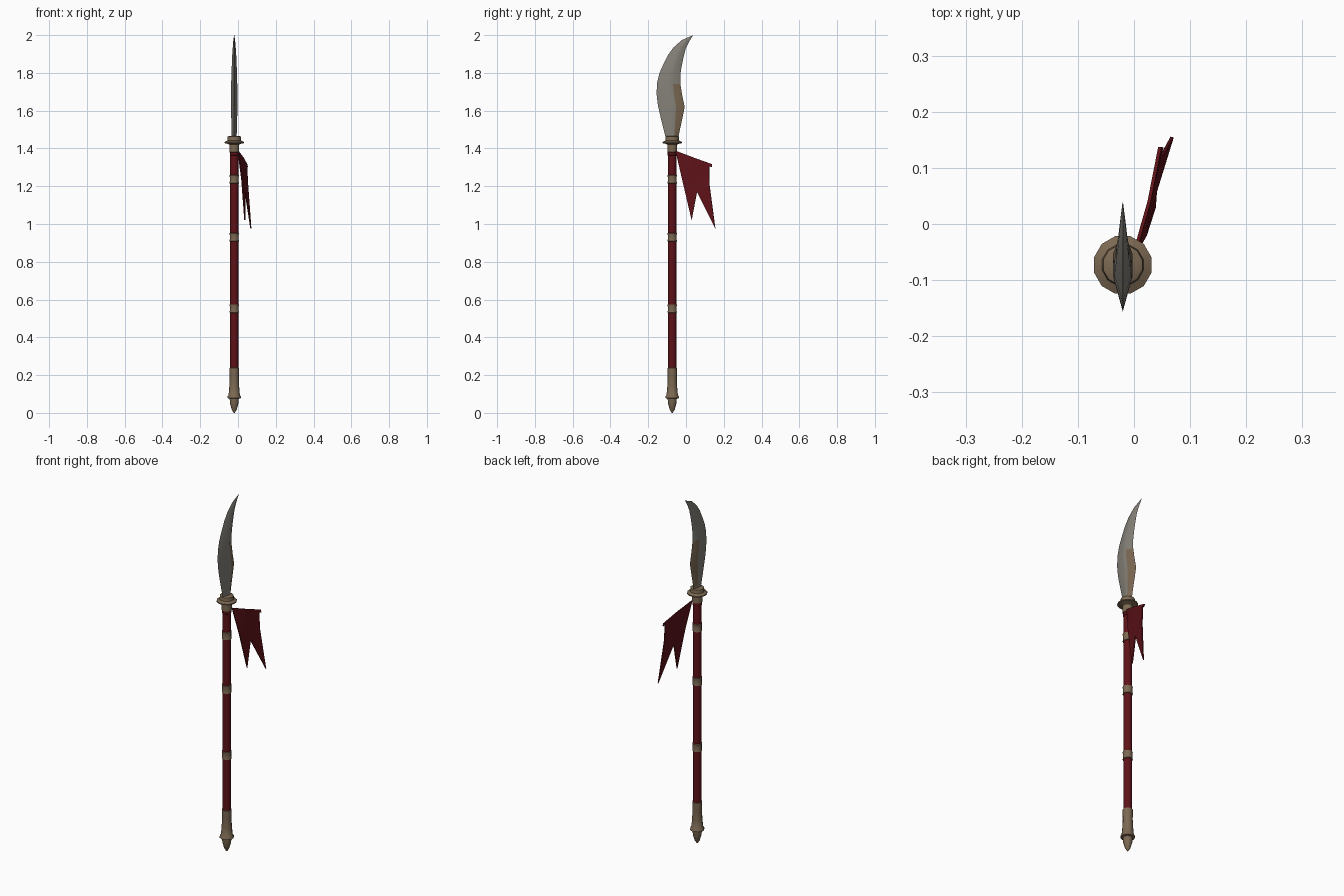
import bpy, bmesh, math
from mathutils import Vector

if "Cube" in bpy.data.objects:
    bpy.data.objects.remove(bpy.data.objects["Cube"])

CX, CY = -0.02, -0.073   # pole axis


def mat(name, col):
    m = bpy.data.materials.new(name)
    m.diffuse_color = (*col, 1)
    m.use_nodes = True
    m.node_tree.nodes["Principled BSDF"].inputs["Base Color"].default_value = m.diffuse_color
    return m


RED = mat("dark red", (0.11, 0.006, 0.009))
BRONZE = mat("bronze", (0.2, 0.14, 0.085))
STEEL = mat("steel", (0.235, 0.22, 0.19))


def make(name, verts, faces, mats, smooth=None):
    me = bpy.data.meshes.new(name)
    me.from_pydata(verts, [], faces)
    for m in mats:
        me.materials.append(m)
    bm = bmesh.new()
    bm.from_mesh(me)
    bmesh.ops.remove_doubles(bm, verts=bm.verts, dist=1e-5)
    bmesh.ops.recalc_face_normals(bm, faces=bm.faces)
    bm.to_mesh(me)
    bm.free()
    ob = bpy.data.objects.new(name, me)
    bpy.context.collection.objects.link(ob)
    if smooth:
        bpy.context.view_layer.objects.active = ob
        ob.select_set(True)
        bpy.ops.object.shade_smooth_by_angle(angle=math.radians(smooth))
        ob.select_set(False)
    return ob


def lathe(name, profile, m, n=12):
    """Turned part on the pole axis; profile is (radius, z) from bottom to top."""
    verts, faces = [], []
    for r, z in profile:
        for i in range(n):
            a = 2 * math.pi * (i + 0.5) / n
            verts.append((CX + r * math.cos(a), CY + r * math.sin(a), z))
    for k in range(len(profile) - 1):
        for i in range(n):
            j = (i + 1) % n
            faces.append((k * n + i, k * n + j, (k + 1) * n + j, (k + 1) * n + i))
    faces += [tuple(range(n)), tuple(range((len(profile) - 1) * n, len(profile) * n))]
    return make(name, verts, faces, [m], 35)


# Pole, end cap, bands and guard
lathe("pole", [(0.0225, 0.2), (0.0225, 1.4)], RED)
lathe("end_cap", [(0.003, 0.0), (0.014, 0.018), (0.023, 0.05), (0.025, 0.075), (0.037, 0.078),
                  (0.037, 0.086), (0.031, 0.095), (0.027, 0.14), (0.025, 0.19),
                  (0.026, 0.2), (0.026, 0.238), (0.022, 0.24)], BRONZE)
for i, z in enumerate((0.552, 0.93, 1.237)):
    lathe(f"band_{i + 1}", [(0.022, z - 0.023), (0.026, z - 0.021), (0.024, z - 0.01),
                            (0.024, z + 0.01), (0.026, z + 0.021), (0.022, z + 0.023)], BRONZE)
lathe("guard", [(0.022, 1.378), (0.027, 1.38), (0.027, 1.42), (0.034, 1.424), (0.053, 1.428),
                (0.053, 1.434), (0.038, 1.442), (0.036, 1.462), (0.028, 1.466)], BRONZE)

# Blade stations: cutting edge y,z / back edge y,z / half thickness
stations = [(-0.108, 1.46, -0.040, 1.46, 0.013), (-0.121, 1.51, -0.030, 1.51, 0.014),
            (-0.138, 1.58, -0.018, 1.565, 0.016), (-0.149, 1.63, -0.007, 1.62, 0.017),
            (-0.156, 1.69, -0.020, 1.68, 0.017), (-0.153, 1.75, -0.030, 1.74, 0.016),
            (-0.140, 1.80, -0.030, 1.79, 0.015), (-0.120, 1.845, -0.024, 1.83, 0.013),
            (-0.095, 1.895, -0.014, 1.88, 0.011), (-0.066, 1.935, -0.001, 1.93, 0.008),
            (-0.023, 1.973, 0.016, 1.965, 0.005), (0.036, 1.999, 0.038, 2.0, 0.0006)]
verts, faces = [], []
for y0, z0, y1, z1, t in stations:
    a, b = Vector((CX, y0, z0)), Vector((CX, y1, z1))
    p, q = a.lerp(b, 0.45), a.lerp(b, 0.68)
    dx = Vector((t, 0, 0))
    verts += [a, p + dx, q + dx, b, q - dx, p - dx]
for k in range(len(stations) - 1):
    for i in range(6):
        j = (i + 1) % 6
        faces.append((k * 6 + i, k * 6 + j, k * 6 + 6 + j, k * 6 + 6 + i))
faces += [tuple(range(6)), tuple(range(len(verts) - 6, len(verts)))]
blade = make("blade", verts, faces, [STEEL, BRONZE], 25)
# Bronze inlay along the lower back of the blade
for f in blade.data.polygons:
    y, z = f.center.y, f.center.z
    if z < 1.72 and y > -0.052:
        f.material_index = 1

# Swallow-tailed pennant
outline = [(0.000, -0.055, 1.388), (0.027, 0.04, 1.352), (0.046, 0.137, 1.317),
           (0.050, 0.137, 1.302), (0.046, 0.123, 1.305), (0.051, 0.124, 1.21),
           (0.068, 0.155, 0.977), (0.038, 0.058, 1.17), (0.036, 0.03, 1.022),
           (0.020, -0.02, 1.235)]
tris = [(0, 1, 9), (1, 7, 9), (9, 7, 8), (1, 4, 7), (1, 2, 4), (2, 3, 4), (4, 5, 7), (5, 6, 7)]
flag = make("pennant", outline, tris, [RED])
sol = flag.modifiers.new("cloth", "SOLIDIFY")
sol.thickness, sol.offset = 0.006, 0
# Tie holding the pennant to the pole
lathe("pennant_tie", [(0.022, 1.362), (0.0245, 1.364), (0.0245, 1.384), (0.022, 1.386)], RED)
